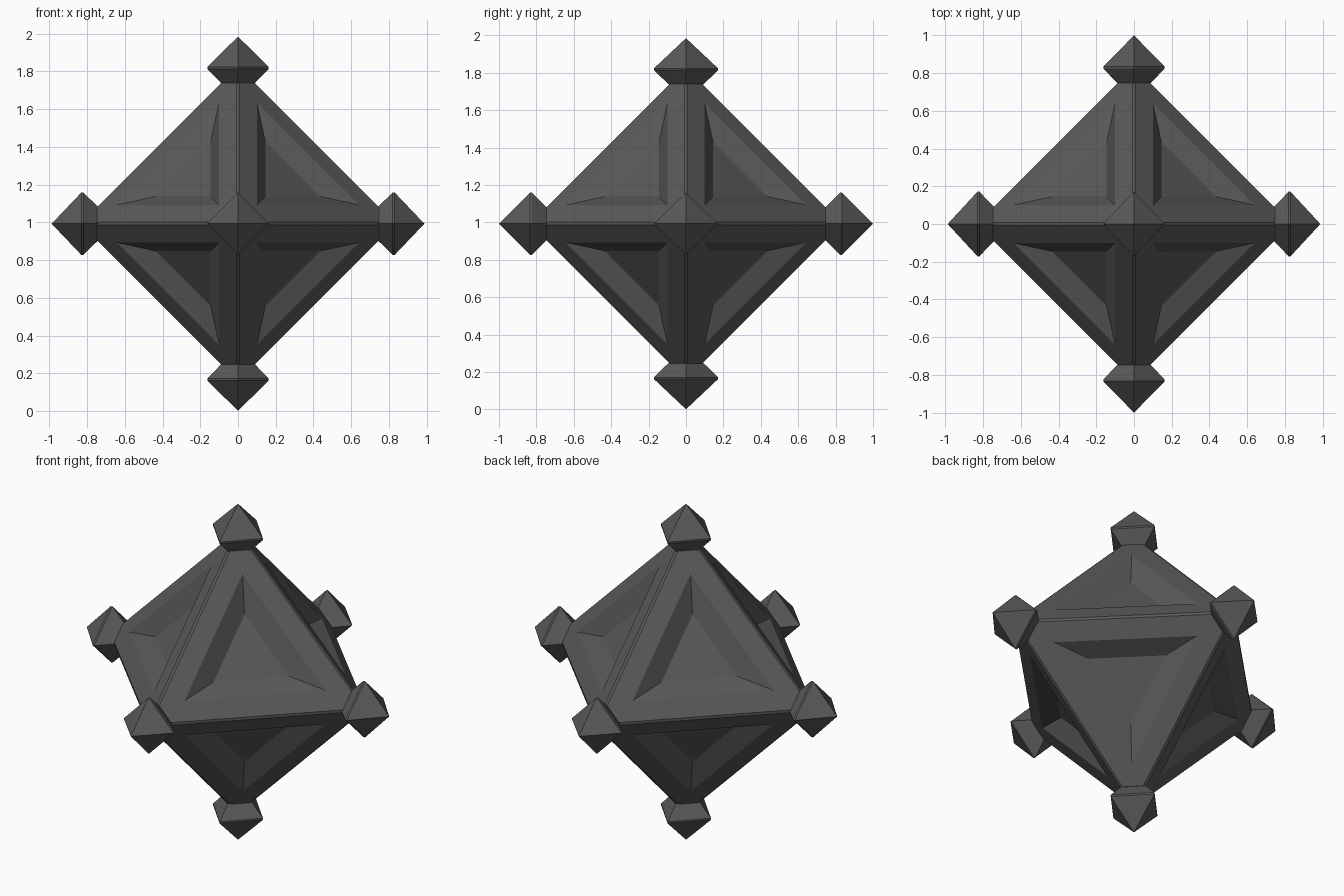
import bpy, bmesh
from mathutils import Vector

if "Cube" in bpy.data.objects:
    bpy.data.objects.remove(bpy.data.objects["Cube"])

CENTRE = Vector((0, 0, 0.993))
S = 0.842        # face plane: |x|+|y|+|z| = S
T = 0.747        # where the points are cut off for the knobs
C = 0.008        # half width of the edge chamfer

metal = bpy.data.materials.new("dark grey")
metal.diffuse_color = (0.1, 0.1, 0.1, 1)
metal.use_nodes = True
metal.node_tree.nodes["Principled BSDF"].inputs["Base Color"].default_value = metal.diffuse_color


def finish(bm, name):
    bmesh.ops.remove_doubles(bm, verts=bm.verts, dist=1e-5)
    bmesh.ops.recalc_face_normals(bm, faces=bm.faces)
    mesh = bpy.data.meshes.new(name)
    bm.to_mesh(mesh)
    bm.free()
    mesh.materials.append(metal)
    ob = bpy.data.objects.new(name, mesh)
    bpy.context.collection.objects.link(ob)
    ob.location = CENTRE
    return ob


def point(signs, k, j, a, b, c):
    """Point with a on axis k, b on axis j and c on the remaining axis."""
    v = [c * s for s in signs]
    v[k] = a * signs[k]
    v[j] = b * signs[j]
    return v


# Body: eight faces with a triangular recess in each
bm = bmesh.new()


def face(*pts):
    bm.faces.new([bm.verts.new(p) for p in pts])


PM = (-1, 1)
for sg in [(x, y, z) for x in PM for y in PM for z in PM]:
    rim = lambda k, j: point(sg, k % 3, j % 3, T, S - T - C, C)
    outer = [point(sg, k, (k + 1) % 3, S - 0.2, 0.1, 0.1) for k in range(3)]
    inner = [point(sg, k, (k + 1) % 3, 0.435, 0.145, 0.145) for k in range(3)]
    for k in range(3):
        n = (k + 1) % 3
        face(rim(k, k + 1), rim(k, k + 2), outer[k])
        face(rim(k, n), rim(n, k), outer[n], outer[k])
        face(outer[k], outer[n], inner[n], inner[k])
    face(*inner)

# Chamfer strips along the twelve edges
for k in range(3):
    n, m = (k + 1) % 3, (k + 2) % 3
    for a in PM:
        for b in PM:
            sg = [1, 1, 1]
            sg[k], sg[n] = a, b
            lo, hi = list(sg), list(sg)
            lo[m], hi[m] = -1, 1
            face(point(lo, k, n, T, S - T - C, C), point(hi, k, n, T, S - T - C, C),
                 point(hi, n, k, T, S - T - C, C), point(lo, n, k, T, S - T - C, C))

# Close the cut-off points
bmesh.ops.remove_doubles(bm, verts=bm.verts, dist=1e-5)
bmesh.ops.holes_fill(bm, edges=[e for e in bm.edges if e.is_boundary], sides=0)
finish(bm, "body")

# Knobs: small octahedra with a narrow girdle and a cut-off inner end
RADIUS = Vector((0.163, 0.171, 0.166))
MID = Vector((0.825, 0.829, 0.826))
NAMES = (("left_knob", "right_knob"), ("front_knob", "back_knob"), ("bottom_knob", "top_knob"))


def knob(axis, sign):
    kb = bmesh.new()
    u, v = (axis + 1) % 3, (axis + 2) % 3

    def ring(height, size):
        verts = []
        for cu, cv in ((1, 0), (0, 1), (-1, 0), (0, -1)):
            p = Vector((0, 0, 0))
            p[axis] = sign * (MID[axis] + height)
            p[u] = cu * size * RADIUS[u]
            p[v] = cv * size * RADIUS[v]
            verts.append(kb.verts.new(p))
        return verts

    rings = [ring(-0.084, 0.53), ring(-0.005, 1.0), ring(0.005, 1.0)]
    tip = Vector((0, 0, 0))
    tip[axis] = sign * (MID[axis] + RADIUS[axis])
    tip = kb.verts.new(tip)
    kb.faces.new(rings[0])
    for i in range(4):
        j = (i + 1) % 4
        for lower, upper in zip(rings, rings[1:]):
            kb.faces.new((lower[i], lower[j], upper[j], upper[i]))
        kb.faces.new((rings[2][i], rings[2][j], tip))
    finish(kb, NAMES[axis][sign > 0])


for axis in range(3):
    for sign in PM:
        knob(axis, sign)
